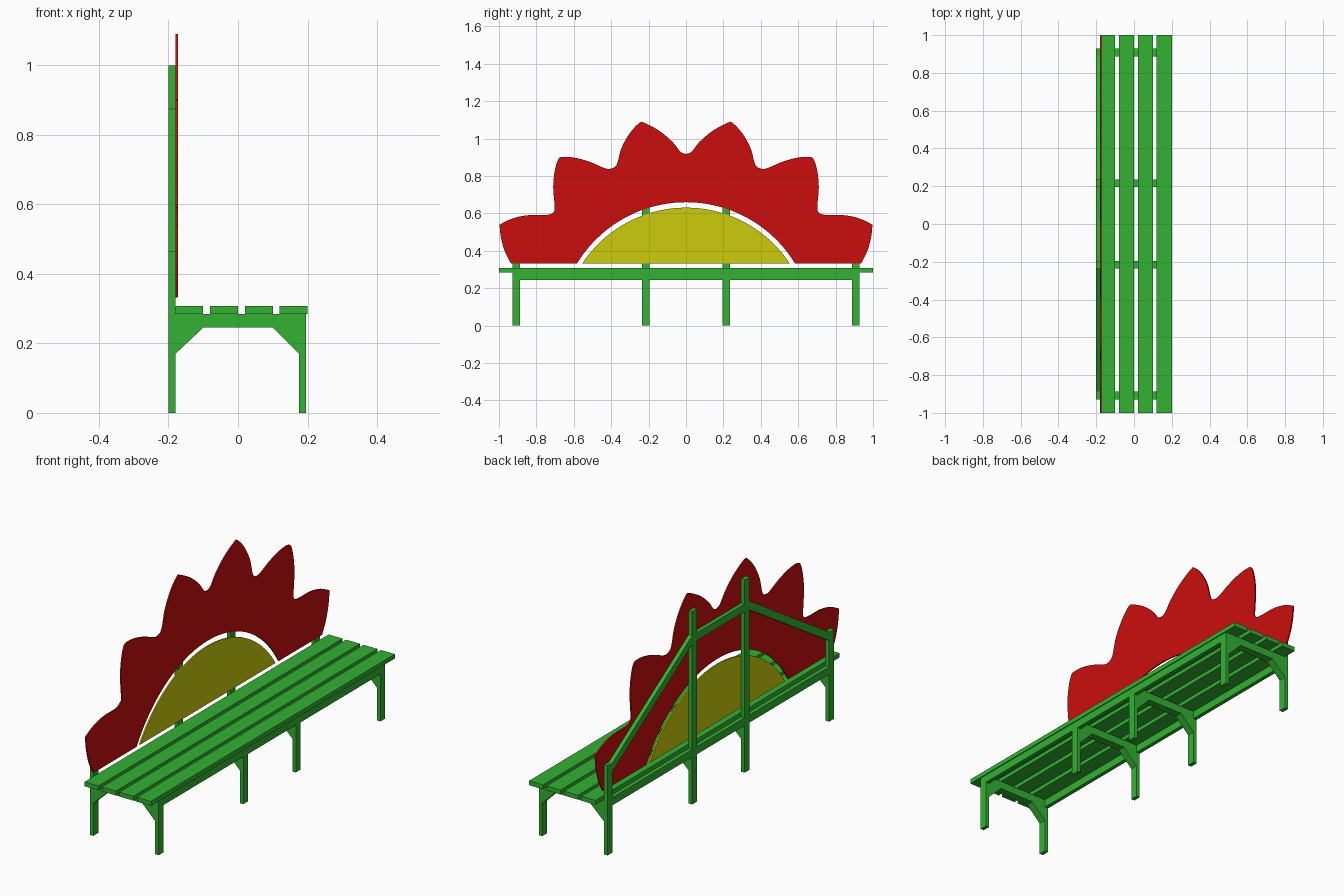
import bpy, bmesh
from math import sin, cos, asin
from mathutils import Vector

cube = bpy.data.objects.get("Cube")
if cube:
    bpy.data.objects.remove(cube, do_unlink=True)


def material(name, color):
    m = bpy.data.materials.new(name)
    m.diffuse_color = (*color, 1)
    m.use_nodes = True
    m.node_tree.nodes["Principled BSDF"].inputs["Base Color"].default_value = (*color, 1)
    return m


GREEN = material("green paint", (0.033, 0.44, 0.033))
RED = material("red paint", (0.604, 0.004, 0.004))
YELLOW = material("yellow paint", (0.604, 0.604, 0.004))


def prism(name, points, depth, mat):
    """Close a planar outline and extrude it along the depth vector."""
    bm = bmesh.new()
    face = bm.faces.new([bm.verts.new(p) for p in points])
    new = bmesh.ops.extrude_face_region(bm, geom=[face], use_keep_orig=True)["geom"]
    bmesh.ops.translate(bm, vec=depth, verts=[v for v in new if isinstance(v, bmesh.types.BMVert)])
    bmesh.ops.recalc_face_normals(bm, faces=bm.faces)
    mesh = bpy.data.meshes.new(name)
    bm.to_mesh(mesh)
    bm.free()
    mesh.materials.append(mat)
    obj = bpy.data.objects.new(name, mesh)
    bpy.context.collection.objects.link(obj)
    return obj


def side_panel(name, yz, x0, x1, mat):
    return prism(name, [(x0, y, z) for y, z in yz], (x1 - x0, 0, 0), mat)


def box(name, x0, x1, y0, y1, z0, z1):
    return side_panel(name, [(y0, z0), (y1, z0), (y1, z1), (y0, z1)], x0, x1, GREEN)


BACK, POST = -0.2, -0.18        # back and front faces of the rear posts
LEG, FRONT = 0.175, 0.195       # faces of the front legs
UNDER, SEAT = 0.245, 0.285      # bottom and top of the seat frame
INNER, OUTER, HALF = 0.215, 0.908, 0.02

# Seat slats
for i in range(4):
    x = POST + i * 0.1
    box("seat_slat", x, x + 0.08, -1, 1, SEAT, 0.308)

# Four trestles: rear post, front leg, cross beam and corner braces
for y in (-OUTER, -INNER, INNER, OUTER):
    a, b = y - HALF, y + HALF
    box("rear_post", BACK, POST, a, b, 0, 1 if abs(y) == INNER else 0.465)
    box("front_leg", LEG, FRONT, a, b, 0, SEAT)
    box("cross_beam", POST, LEG, a, b, UNDER, SEAT)
    for x, tip in ((POST, -0.1), (LEG, 0.1)):
        prism("corner_brace", [(x, a, 0.17), (tip, a, UNDER), (x, a, UNDER)],
              (0, 2 * HALF, 0), GREEN)

# Long beams under the seat, split between the trestles
for x0, x1 in ((BACK, POST), (LEG, FRONT)):
    for y0, y1 in ((-OUTER, -INNER), (-INNER, INNER), (INNER, OUTER)):
        box("long_beam", x0, x1, y0 + HALF, y1 - HALF, UNDER, SEAT)

# Rails behind the backrest
box("top_rail", BACK, POST, HALF - INNER, INNER - HALF, 0.835, 0.875)
for s in (-1, 1):
    p, q = s * (INNER + HALF), s * (OUTER - HALF)
    side_panel("sloping_rail", [(p, 0.875), (q, 0.465), (q, 0.42), (p, 0.83)], BACK, POST, GREEN)


def arc(half, base, top, n=40):
    """Circular arc over a chord, from +half to -half."""
    rise = top - base
    r = (half * half + rise * rise) / (2 * rise)
    t = asin(half / r)
    angles = [t - 2 * t * i / n for i in range(n + 1)]
    return [(r * sin(a), top - r + r * cos(a)) for a in angles]


def smooth_path(pts, steps=4):
    """Catmull-Rom curve through the points."""
    pts = [Vector(p) for p in pts]
    pts = [pts[0]] + pts + [pts[-1]]
    out = []
    for a, b, c, d in zip(pts, pts[1:], pts[2:], pts[3:]):
        for k in range(steps):
            t = k / steps
            out.append(0.5 * (2 * b + (c - a) * t + (2 * a - 5 * b + 4 * c - d) * t * t
                              + (3 * b - a - 3 * c + d) * t ** 3))
    return [tuple(v) for v in out] + [tuple(pts[-1])]


# Petal edge of one half, from the bottom corner up to the middle valley
BASE = 0.332
edges = [
    [(0.936, BASE), (0.97, 0.4), (0.99, 0.475), (0.997, 0.54)],
    [(0.997, 0.54), (0.93, 0.572), (0.85, 0.59), (0.74, 0.593), (0.706, 0.61), (0.703, 0.645),
     (0.71, 0.74), (0.703, 0.82), (0.685, 0.885), (0.66, 0.902), (0.59, 0.897), (0.51, 0.874),
     (0.435, 0.842), (0.4, 0.84), (0.37, 0.862), (0.345, 0.95), (0.3, 1.03), (0.25, 1.083),
     (0.225, 1.086), (0.14, 1.04), (0.07, 0.98), (0.03, 0.93), (0, 0.918)],
]
half = smooth_path(edges[0])[:-1] + smooth_path(edges[1])
outline = half + [(-y, z) for y, z in half[-2::-1]]

# Petal and sun panels of the backrest
side_panel("petal_panel", outline + arc(0.583, BASE, 0.66)[::-1], POST, -0.173, RED)
side_panel("sun_panel", arc(0.555, BASE, 0.631), POST, -0.173, YELLOW)
